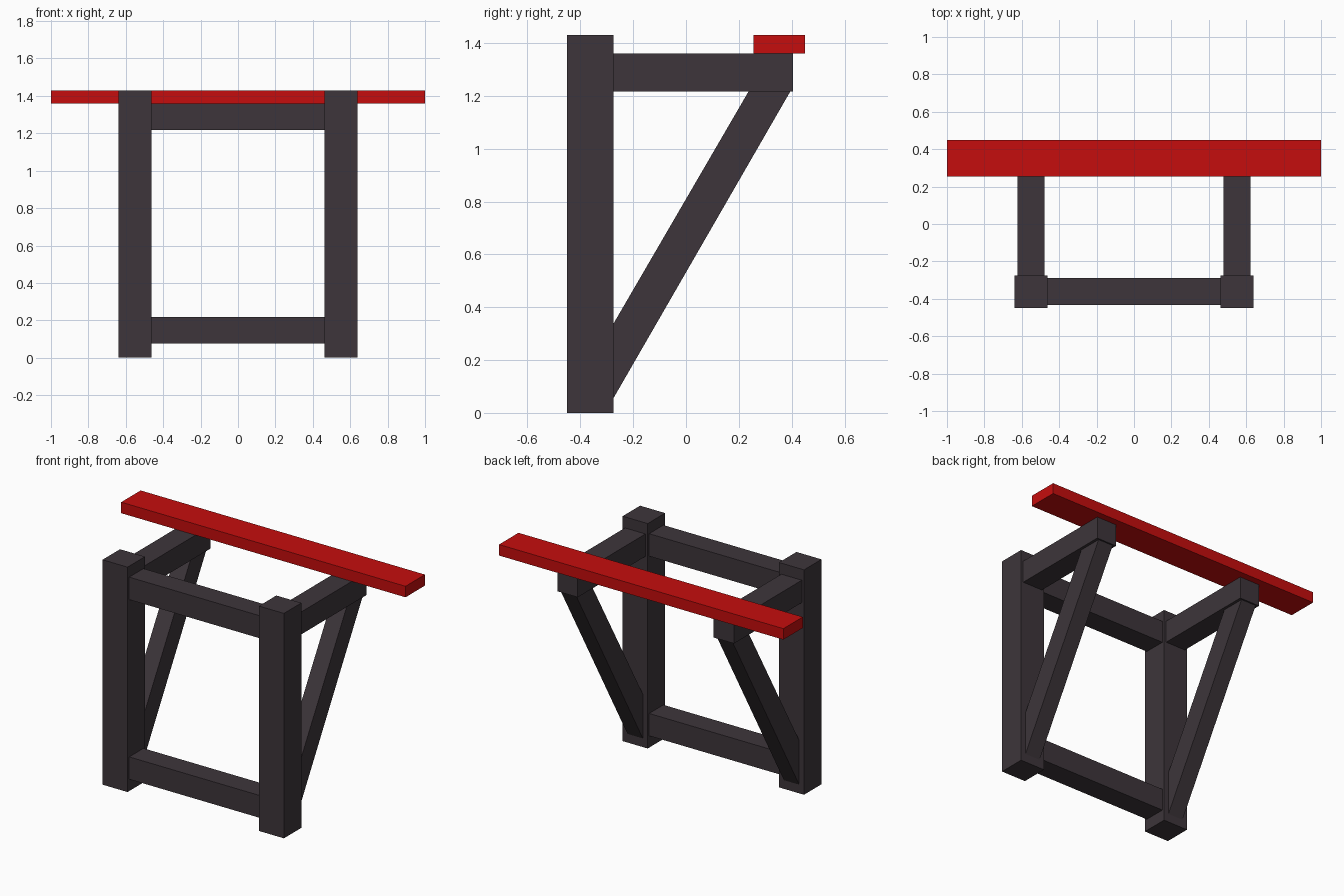
import bpy
import bmesh

cube = bpy.data.objects.get("Cube")
if cube:
    bpy.data.objects.remove(cube, do_unlink=True)


def make_material(name, color):
    mat = bpy.data.materials.new(name)
    mat.use_nodes = True
    mat.diffuse_color = color
    mat.node_tree.nodes["Principled BSDF"].inputs["Base Color"].default_value = color
    return mat


dark = make_material("dark timber", (0.047, 0.036, 0.043, 1))
red = make_material("red paint", (0.56, 0.004, 0.004, 1))


def prism(name, profile, x0, x1, mat):
    """Extrude a side (y, z) profile from x0 to x1."""
    bm = bmesh.new()
    face = bm.faces.new([bm.verts.new((x0, y, z)) for y, z in profile])
    ext = bmesh.ops.extrude_face_region(bm, geom=[face])
    verts = [v for v in ext["geom"] if isinstance(v, bmesh.types.BMVert)]
    bmesh.ops.translate(bm, verts=verts, vec=(x1 - x0, 0, 0))
    bmesh.ops.recalc_face_normals(bm, faces=bm.faces)
    mesh = bpy.data.meshes.new(name)
    bm.to_mesh(mesh)
    bm.free()
    mesh.materials.append(mat)
    obj = bpy.data.objects.new(name, mesh)
    bpy.context.collection.objects.link(obj)
    return obj


def beam(name, x, y, z, mat):
    """Box between the given x, y and z limits."""
    profile = [(y[0], z[0]), (y[1], z[0]), (y[1], z[1]), (y[0], z[1])]
    return prism(name, profile, x[0], x[1], mat)


HEIGHT = 1.43
POST_IN, POST_OUT = 0.462, 0.638
POST_Y = (-0.45, -0.275)
TOP_Z = (1.217, 1.36)
CENTRE = (POST_IN + POST_OUT) / 2

# Posts, arms and diagonal braces on each side
for side, s in (("left", 1), ("right", -1)):
    def span(half):
        return sorted((s * (CENTRE - half), s * (CENTRE + half)))

    beam(side + "_post", span(0.088), POST_Y, (0, HEIGHT), dark)
    beam(side + "_arm", span(0.072), (POST_Y[1], 0.405), TOP_Z, dark)
    brace = [(POST_Y[1], 0.055), (0.395, TOP_Z[0]),
             (0.237, TOP_Z[0]), (POST_Y[1], 0.337)]
    prism(side + "_brace", brace, *span(0.054), dark)

# Cross rails between the posts
for name, z in (("lower_rail", (0.075, 0.217)), ("upper_rail", TOP_Z)):
    beam(name, (-POST_IN, POST_IN), (-0.433, -0.29), z, dark)

# Plank resting on the arms
beam("plank", (-1, 1), (0.255, 0.45), (TOP_Z[1], HEIGHT), red)
